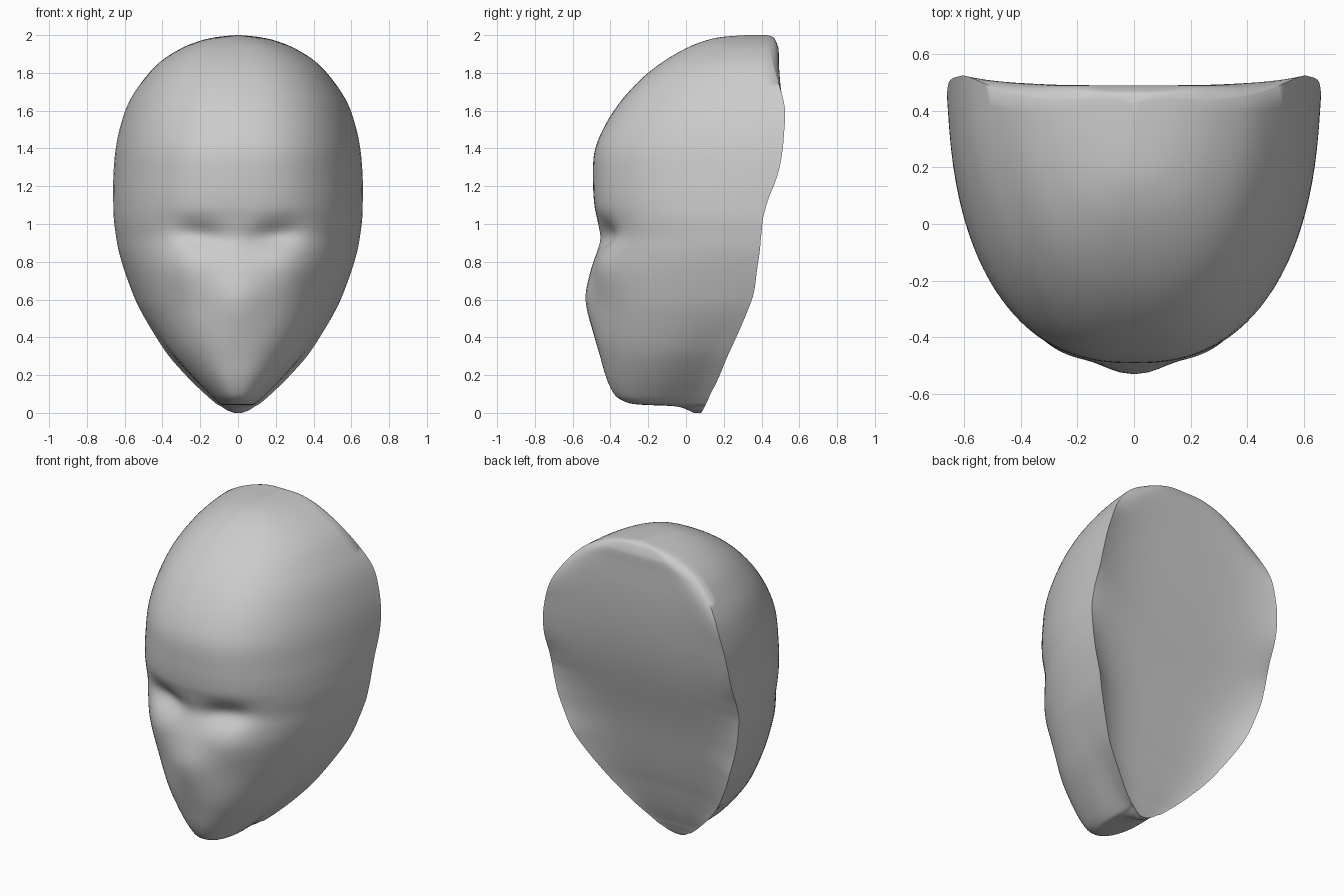
import bpy, bmesh
from math import sin, cos, pi, exp

if "Cube" in bpy.data.objects:
    bpy.data.objects.remove(bpy.data.objects["Cube"])

# Level sections: height, half width, front y, back y
ROWS = [
    (0, .02, .04, .08), (.015, .06, .01, .09), (.035, .09, -.06, .10),
    (.045, .11, -.26, .105), (.065, .135, -.335, .115), (.1, .175, -.38, .13),
    (.18, .258, -.42, .17), (.3, .365, -.455, .22), (.42, .445, -.49, .275),
    (.55, .52, -.525, .33), (.64, .56, -.53, .36), (.75, .6, -.505, .375),
    (.85, .63, -.475, .39), (.93, .645, -.46, .40), (1.02, .657, -.47, .42),
    (1.1, .66, -.485, .45), (1.22, .661, -.492, .485), (1.38, .65, -.485, .51),
    (1.52, .622, -.43, .522), (1.65, .575, -.345, .53), (1.77, .495, -.235, .524),
    (1.86, .41, -.12, .507), (1.93, .3, 0, .49), (1.97, .2, .1, .475),
    (1.99, .11, .19, .46), (2.0, .01, .32, .43)]
SUB, FRONT, BACK = 5, 56, 40


def catmull(a, b, c, d, t):
    return tuple(.5 * (2*q + (r-p)*t + (2*p-5*q+4*r-s)*t*t + (3*q-p-3*r+s)*t**3)
                 for p, q, r, s in zip(a, b, c, d))


def bump(u, v, cu, cv, su, sv):
    return exp(-((u-cu)/su)**2 - ((v-cv)/sv)**2)


def section(z, w, yf, yb):
    pts = []
    nose = .05 * exp(-((z - .6) / .17)**2)
    base = yf + nose
    power = 2.4 + .1 * min(1, max(0, z))
    # Rounding of the back rim at the crown and the ears
    g = min(1, max(0, (z - 1.55) / .3))
    rim = .05 * g * g * (3 - 2 * g) * min(1, w / .3) \
        + .025 * exp(-((z - 1.12) / .13)**2)
    edge = yb - rim
    # Rounded face side with nose, eye hollows, cheeks and undercut jaw
    for i in range(FRONT + 1):
        t = -pi/2 + pi * i / FRONT
        s, c = sin(t), max(0, cos(t))
        depth = c**(2/power) if 0 < i < FRONT else 0
        x = w * (1 if s > 0 else -1) * abs(s)**(2/power) * (1 - .08 * depth)
        y = edge - (edge - base) * depth
        if 0 < i < FRONT:
            ax = abs(x)
            x *= 1 - .2 * max(0, 1 - z / .55)**2 * exp(-((y - .3 * z) / .13)**2)
            y -= nose * exp(-(x / .14)**2)
            y += .055 * bump(ax, z, .2, .935 + .12 * (ax - .15), .14, .075)
            y -= .025 * bump(ax, z, .28, .76, .14, .14)
        pts.append((x, y, z))
    # Slightly dished back, smoother at the middle than along the rim
    mid = .49 - .42 * max(0, 1 - z / 1.75)**1.8 - .03 * exp(-((z - .8) / .35)**2)
    dish = max(0, yb - mid) * min(1, w / .4)
    for i in range(1, BACK):
        u = cos(pi * i / BACK)
        pts.append((w * u, yb - dish * (1 - u**4) - rim * u**8, z))
    return pts


# Smoothly interpolated levels
levels = []
n = len(ROWS)
for k in range(n - 1):
    quad = [ROWS[min(n - 1, max(0, k + j))] for j in (-1, 0, 1, 2)]
    levels += [catmull(*quad, j / SUB) for j in range(SUB)]
levels.append(ROWS[-1])

# Head shell lofted through the levels
bm = bmesh.new()
rings = [[bm.verts.new(p) for p in section(*lv)] for lv in levels]
for a, b in zip(rings, rings[1:]):
    m = len(a)
    for i in range(m):
        j = (i + 1) % m
        bm.faces.new((a[i], a[j], b[j], b[i]))
bm.faces.new(rings[0][::-1])
bm.faces.new(rings[-1])
bmesh.ops.recalc_face_normals(bm, faces=bm.faces)
mesh = bpy.data.meshes.new("head")
bm.to_mesh(mesh)
bm.free()
head = bpy.data.objects.new("head", mesh)
bpy.context.collection.objects.link(head)
bpy.context.view_layer.objects.active = head
head.select_set(True)
bpy.ops.object.shade_smooth_by_angle(angle=1.1)
